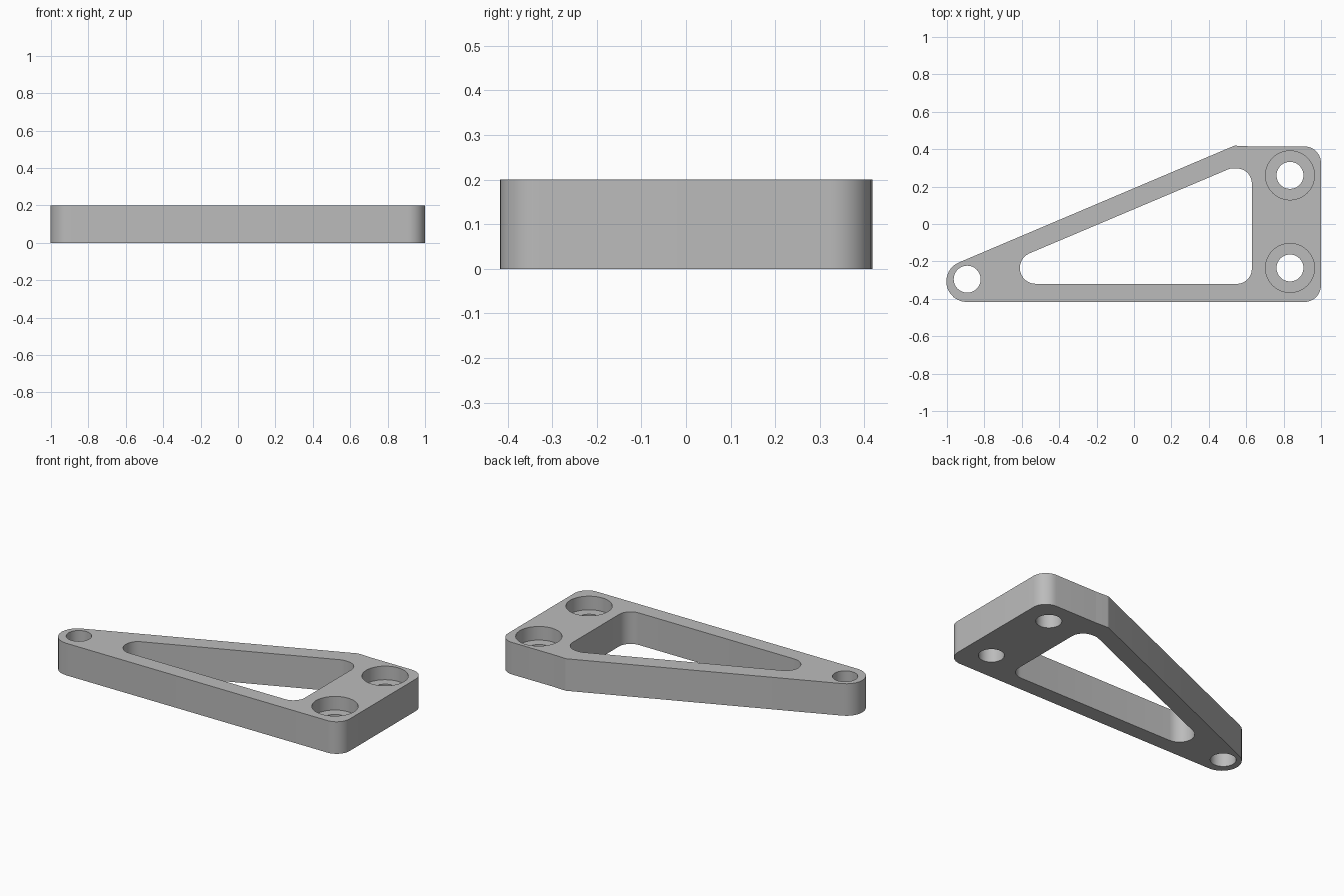
import bpy
import bmesh
import math
from mathutils import Vector

cube = bpy.data.objects.get("Cube")
if cube:
    bpy.data.objects.remove(cube, do_unlink=True)

HEIGHT = 0.2
BORE_FLOOR = 0.115

grey = bpy.data.materials.new("plain_grey")
grey.use_nodes = True
grey.diffuse_color = (0.5, 0.5, 0.5, 1)
grey.node_tree.nodes["Principled BSDF"].inputs["Base Color"].default_value = (0.5, 0.5, 0.5, 1)


def rounded(corners, steps=12):
    """Polygon from (x, y, fillet radius) corners, counter-clockwise."""
    points = []
    for i, (x, y, r) in enumerate(corners):
        p = Vector((x, y))
        a = (Vector(corners[i - 1][:2]) - p).normalized()
        b = (Vector(corners[(i + 1) % len(corners)][:2]) - p).normalized()
        half = a.angle(b) / 2
        centre = p + (a + b).normalized() * r / math.sin(half)
        start = p + a * r / math.tan(half) - centre
        sweep = math.pi - 2 * half
        for k in range(steps + 1):
            t = sweep * k / steps
            c, s = math.cos(t), math.sin(t)
            points.append(centre + Vector((start.x * c - start.y * s, start.x * s + start.y * c)))
    return points


def circle(x, y, r, n=48):
    return [Vector((x + r * math.cos(math.tau * k / n), y + r * math.sin(math.tau * k / n)))
            for k in range(n)]


def prism(name, points, z0, z1):
    bm = bmesh.new()
    base = bm.faces.new([bm.verts.new((p.x, p.y, z0)) for p in points])
    top = bmesh.ops.extrude_face_region(bm, geom=[base])["geom"]
    bmesh.ops.translate(bm, vec=(0, 0, z1 - z0),
                        verts=[v for v in top if isinstance(v, bmesh.types.BMVert)])
    bmesh.ops.recalc_face_normals(bm, faces=bm.faces)
    mesh = bpy.data.meshes.new(name)
    bm.to_mesh(mesh)
    bm.free()
    mesh.materials.append(grey)
    obj = bpy.data.objects.new(name, mesh)
    bpy.context.collection.objects.link(obj)
    return obj


def cut(target, points, z0=-0.1, z1=HEIGHT + 0.1):
    cutter = prism("cutter", points, z0, z1)
    cutter.hide_render = True
    mod = target.modifiers.new("cut", "BOOLEAN")
    mod.operation = "DIFFERENCE"
    mod.solver = "EXACT"
    mod.object = cutter
    bpy.context.view_layer.objects.active = target
    bpy.ops.object.modifier_apply(modifier=mod.name)
    bpy.data.objects.remove(cutter, do_unlink=True)


# Tapered plate outline
bracket = prism("bracket_plate", rounded([
    (-1.435, -0.417, 0.11), (1, -0.417, 0.09), (1, 0.415, 0.09),
    (0.62, 0.415, 0.02), (0.537, 0.419, 0.03)]), 0, HEIGHT)

# Triangular window
cut(bracket, rounded([
    (-0.945, -0.32, 0.085), (0.63, -0.32, 0.08),
    (0.63, 0.297, 0.08), (0.515, 0.297, 0.05)]))

# Pivot hole at the narrow end
cut(bracket, circle(-0.892, -0.295, 0.072))

# Counterbored bolt holes at the wide end
for y in (0.26, -0.235):
    cut(bracket, circle(0.834, y, 0.131), BORE_FLOOR)
    cut(bracket, circle(0.834, y, 0.072))

bpy.ops.object.select_all(action="DESELECT")
bracket.select_set(True)
bpy.context.view_layer.objects.active = bracket
bpy.ops.object.shade_smooth_by_angle(angle=math.radians(20))
